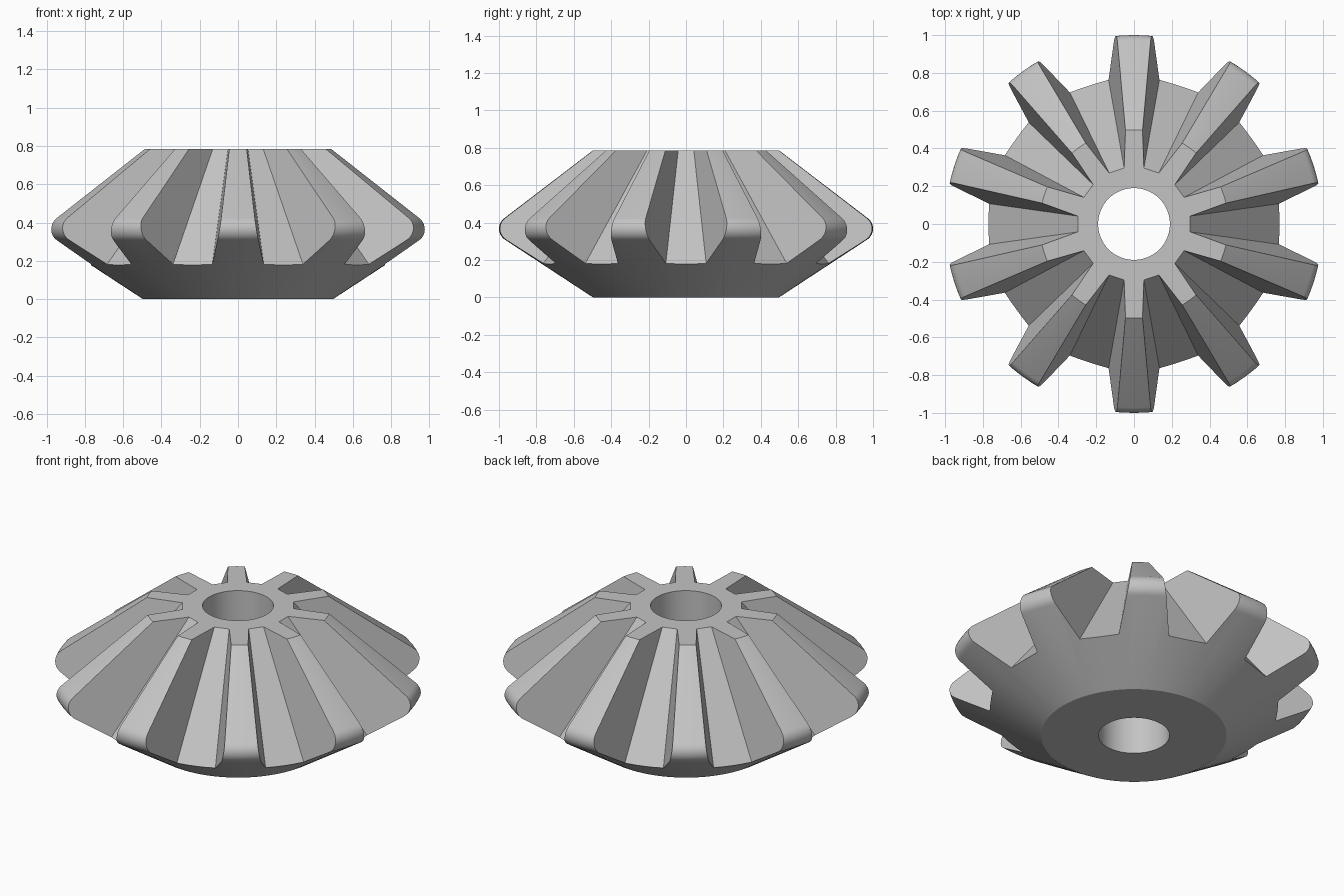
import bpy, bmesh
from math import sin, cos, tan, atan, pi, radians
from mathutils import Matrix, Vector

cube = bpy.data.objects.get("Cube")
if cube:
    bpy.data.objects.remove(cube, do_unlink=True)

TEETH = 10
HEIGHT = 0.785
APEX = Vector((0, 0, 1.167))      # point where all tooth faces meet

steel = bpy.data.materials.new("steel grey")
steel.use_nodes = True
grey = (0.55, 0.55, 0.55, 1)
steel.diffuse_color = grey
steel.node_tree.nodes["Principled BSDF"].inputs["Base Color"].default_value = grey


def finish(bm, name):
    bmesh.ops.recalc_face_normals(bm, faces=bm.faces)
    mesh = bpy.data.meshes.new(name)
    bm.to_mesh(mesh)
    bm.free()
    obj = bpy.data.objects.new(name, mesh)
    bpy.context.collection.objects.link(obj)
    mesh.materials.append(steel)
    return obj


# Profile: bore, lower cone, rounded rim, upper cone
base_r, top_r, bore_r, rim_r = 0.497, 0.499, 0.19, 0.07
low, up = atan(0.655), atan(0.765)
tip_r = (APEX.z + tan(low) * base_r) / (tan(low) + tan(up))
tip_z = APEX.z - tan(up) * tip_r
reach = rim_r / tan((low + up) / 2)
half = (low + up) / 2
reach = rim_r * tan((pi - 2 * half) / 2)
centre = Vector((tip_r - reach * cos(low) - rim_r * sin(low),
                 tip_z - reach * sin(low) + rim_r * cos(low)))
rim_r *= 1.0
profile = [(bore_r, 0), (base_r, 0)]
start, end, steps = low - pi / 2, pi / 2 - up, 10
for i in range(steps + 1):
    a = start + (end - start) * i / steps
    profile.append((centre.x + rim_r * cos(a), centre.y + rim_r * sin(a)))
profile += [(top_r, HEIGHT), (bore_r, HEIGHT)]

# Revolved gear blank
bm = bmesh.new()
verts = [bm.verts.new((r, 0, z)) for r, z in profile]
edges = [bm.edges.new((v, verts[i - 1])) for i, v in enumerate(verts)]
bmesh.ops.spin(bm, geom=verts + edges, cent=(0, 0, 0), axis=(0, 0, 1),
               angle=2 * pi, steps=100, use_merge=False)
bmesh.ops.remove_doubles(bm, verts=bm.verts, dist=0.0005)
gear = finish(bm, "bevel_gear")

# Tapered gap cutters, all narrowing towards the apex
section = [Vector(p) for p in ((0.769, -0.108, 0.18), (0.769, 0.108, 0.18),
                               (0.969, 0.254, 0.60), (0.969, -0.254, 0.60))]
bm = bmesh.new()
for t in range(TEETH):
    turn = Matrix.Rotation(t * 2 * pi / TEETH, 3, 'Z')
    inner, outer = [[bm.verts.new(turn @ (APEX + k * (p - APEX))) for p in section]
                    for k in (0.2, 1.6)]
    bm.faces.new(inner)
    bm.faces.new(outer[::-1])
    for i in range(4):
        bm.faces.new((inner[i - 1], outer[i - 1], outer[i], inner[i]))
cutter = finish(bm, "gap_cutter")
cutter.hide_render = True

cut = gear.modifiers.new("gaps", 'BOOLEAN')
cut.operation = 'DIFFERENCE'
cut.solver = 'EXACT'
cut.object = cutter
bpy.ops.object.select_all(action='DESELECT')
gear.select_set(True)
bpy.context.view_layer.objects.active = gear
bpy.ops.object.modifier_apply(modifier=cut.name)
bpy.data.objects.remove(cutter, do_unlink=True)

# Smooth cones and rim, crisp tooth edges
bpy.ops.object.shade_smooth_by_angle(angle=radians(25))
